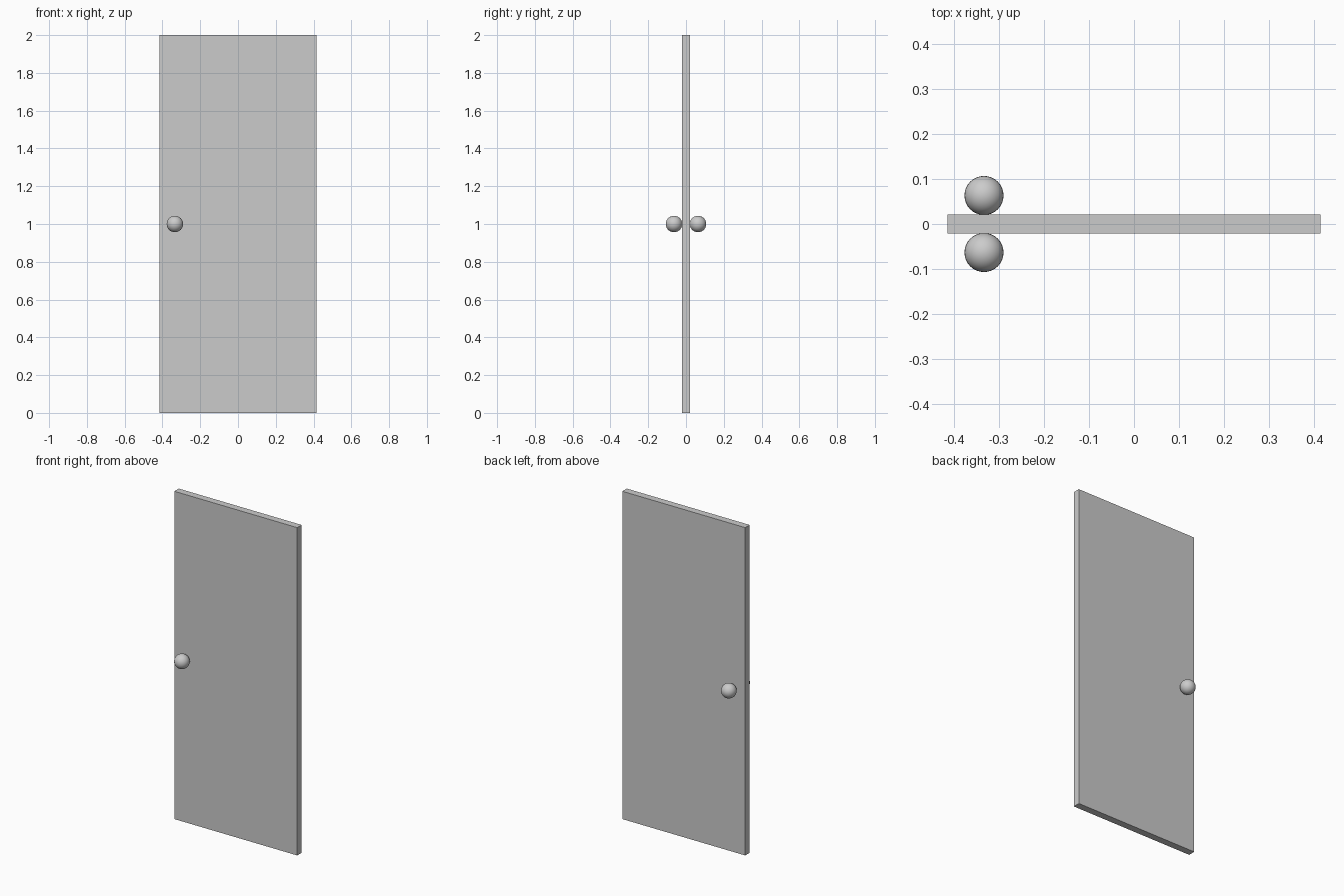
import bpy

if "Cube" in bpy.data.objects:
    bpy.data.objects.remove(bpy.data.objects["Cube"])

# Door panel: a flat slab standing on the ground
WIDTH, DEPTH, HEIGHT = 0.83, 0.043, 2.0
bpy.ops.mesh.primitive_cube_add(size=1, location=(0, 0, HEIGHT / 2))
panel = bpy.context.object
panel.name = "door_panel"
panel.scale = (WIDTH, DEPTH, HEIGHT)
bpy.ops.object.transform_apply(location=False, rotation=False, scale=True)

# Round knobs, one touching each face
KNOB_RADIUS = 0.0435


def add_knob(name, side):
    y = side * (DEPTH / 2 + KNOB_RADIUS - 0.0015)
    bpy.ops.mesh.primitive_uv_sphere_add(
        segments=32, ring_count=16, radius=KNOB_RADIUS, location=(-0.334, y, 1.0))
    bpy.context.object.name = name
    bpy.ops.object.shade_smooth()


add_knob("front_knob", -1)
add_knob("back_knob", 1)
